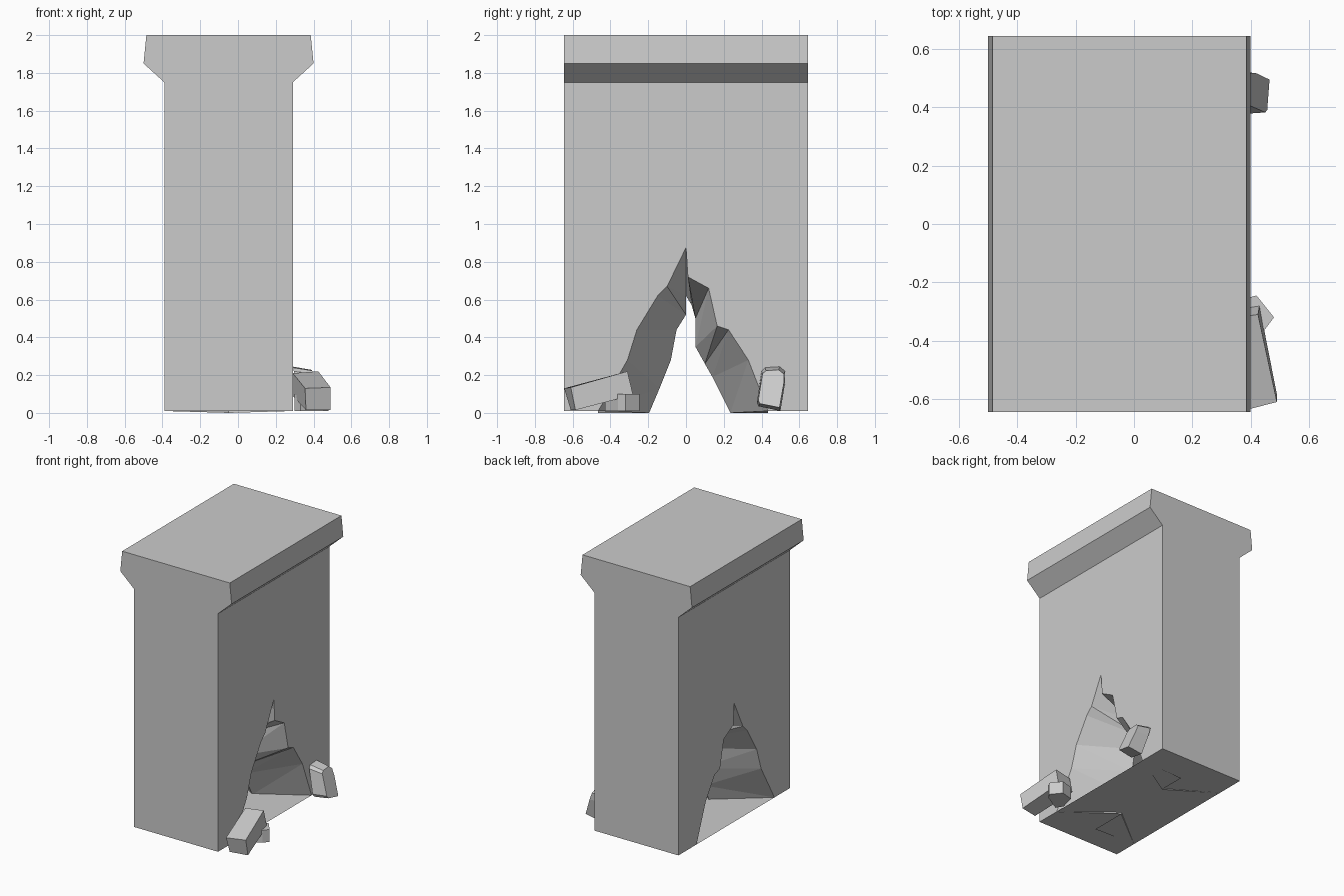
import bpy, bmesh

if "Cube" in bpy.data.objects:
    bpy.data.objects.remove(bpy.data.objects["Cube"])


def finish(name, bm):
    bmesh.ops.remove_doubles(bm, verts=bm.verts, dist=0.0005)
    bmesh.ops.recalc_face_normals(bm, faces=bm.faces)
    mesh = bpy.data.meshes.new(name)
    bm.to_mesh(mesh)
    bm.free()
    obj = bpy.data.objects.new(name, mesh)
    bpy.context.collection.objects.link(obj)
    return obj


def hull(name, points):
    bm = bmesh.new()
    for p in points:
        bm.verts.new(p)
    bmesh.ops.convex_hull(bm, input=bm.verts)
    bmesh.ops.dissolve_limit(bm, angle_limit=0.12, verts=bm.verts, edges=bm.edges)
    return finish(name, bm)


HALF, X0, X1, MID, BASE = 0.645, -0.39, 0.29, -0.05, 0.01

# Jagged breach: outline on both wall faces, and the narrower ridge inside (y, z)
outline = [(-.465, .01), (-.31, .28), (-.26, .44), (-.15, .62), (-.10, .67), (0, .875),
           (.01, .72), (.12, .66), (.165, .46), (.225, .44), (.33, .28), (.435, .01)]
ridge = [(-.195, 0), (-.14, .13), (-.08, .28), (-.05, .44), (0, .52), (0, .62),
         (.03, .57), (.05, .50), (.05, .35), (.10, .26), (.14, .19), (.235, 0)]

# Wall with flared coping (x, z)
profile = [(X0, BASE), (X1, BASE), (X1, 1.75), (.40, 1.85), (.385, 2),
           (-.485, 2), (-.50, 1.85), (X0, 1.75)]

bm = bmesh.new()


def face(points):
    return bm.faces.new([bm.verts.new(p) for p in points])


for y in (-HALF, HALF):
    face([(x, y, z) for x, z in profile])
for i in range(2, 7):
    (xa, za), (xb, zb) = profile[i], profile[i + 1]
    face([(xa, -HALF, za), (xb, -HALF, zb), (xb, HALF, zb), (xa, HALF, za)])
for x in (X0, X1):
    # Wall face with the breach notched out, then the broken sides up to the ridge
    face([(x, -HALF, BASE)] + [(x, y, z) for y, z in outline] +
         [(x, HALF, BASE), (x, HALF, 1.75), (x, -HALF, 1.75)])
    for i in range(len(outline) - 1):
        a, b, c, d = outline[i], outline[i + 1], ridge[i + 1], ridge[i]
        face([(x, *a), (x, *b), (MID, *c)])
        face([(x, *a), (MID, *c), (MID, *d)])
# Underside
face([(X0, -HALF, BASE), (X0, -.465, BASE), (X0, .435, BASE), (X0, HALF, BASE),
      (X1, HALF, BASE), (X1, .435, BASE), (X1, -.465, BASE), (X1, -HALF, BASE)])
# Triangular feet where the broken sides reach the ground
face([(X1, .435, BASE), (MID, .435, 0), (MID, .235, 0)])
face([(X0, -.465, BASE), (MID, -.465, 0), (MID, -.195, 0)])
finish("broken_wall", bm)

# Long fallen block
hull("long_rubble_block", [
    (.355, -.645, .13), (.49, -.61, .135), (.49, -.585, .015), (.36, -.61, .015),
    (.29, -.33, .21), (.425, -.31, .22), (.43, -.28, .095), (.29, -.30, .09)])

# Small stone under the block
plan = [(.42, -.245), (.48, -.32), (.45, -.36), (.33, -.43), (.30, -.38), (.33, -.27)]
hull("small_rubble_stone", [(x, y, z) for x, y in plan for z in (.01, .10)])

# Chamfered stone leaning on the wall
side = [(.375, .055), (.40, .22), (.42, .24), (.495, .245), (.525, .22),
        (.525, .16), (.50, .01), (.385, .035)]
cy, cz = .45, .13
lean = []
for y, z in side:
    lean.append((.355 - .27 * z, y, z))
    yi, zi = cy + (y - cy) * .9, cz + (z - cz) * .85
    lean.append((.475 - .37 * zi, yi, zi))
hull("leaning_rubble_stone", lean)
